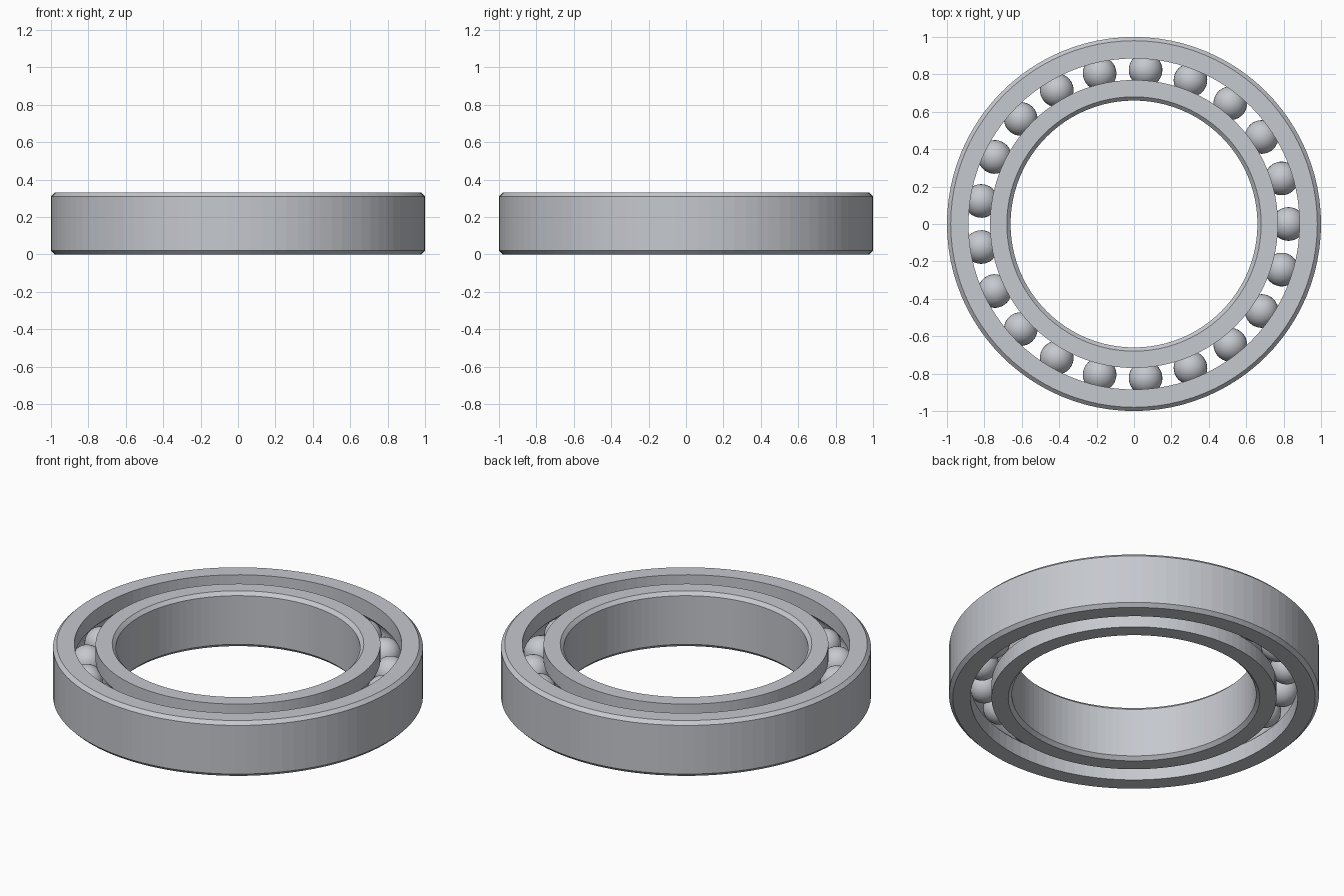
import bpy, bmesh, math
from mathutils import Matrix

HEIGHT = 0.33
MID = HEIGHT / 2
CHAMFER = 0.02
PITCH = 0.826       # radius of the circle of balls
BALL_R = 0.09
GROOVE_R = 0.092
BALLS = 21
SEGMENTS = 96

cube = bpy.data.objects.get("Cube")
if cube:
    bpy.data.objects.remove(cube, do_unlink=True)

steel = bpy.data.materials.new("brushed_steel")
steel.use_nodes = True
colour = (0.56, 0.58, 0.62, 1)
steel.diffuse_color = colour
steel.node_tree.nodes["Principled BSDF"].inputs["Base Color"].default_value = colour


def add_object(name, mesh):
    obj = bpy.data.objects.new(name, mesh)
    bpy.context.collection.objects.link(obj)
    return obj


def race(name, rim, wall):
    """Ring with a chamfered rim radius and a ball groove in its wall radius."""
    side = 1 if rim > wall else -1
    half = math.acos(abs(wall - PITCH) / GROOVE_R)
    profile = [(wall, 0)]
    # round groove, from bottom to top
    for i in range(13):
        a = half * (i / 6 - 1)
        profile.append((PITCH + side * GROOVE_R * math.cos(a),
                        MID + GROOVE_R * math.sin(a)))
    # top face, chamfers and rim
    profile += [(wall, HEIGHT), (rim - side * CHAMFER, HEIGHT),
                (rim, HEIGHT - CHAMFER), (rim, CHAMFER),
                (rim - side * CHAMFER, 0)]
    bm = bmesh.new()
    verts = [bm.verts.new((r, 0, z)) for r, z in profile]
    edges = [bm.edges.new((v, verts[i - 1])) for i, v in enumerate(verts)]
    bmesh.ops.spin(bm, geom=verts + edges, cent=(0, 0, 0), axis=(0, 0, 1),
                   angle=math.tau, steps=SEGMENTS, use_merge=True)
    bmesh.ops.remove_doubles(bm, verts=bm.verts, dist=0.0001)
    bmesh.ops.recalc_face_normals(bm, faces=bm.faces)
    mesh = bpy.data.meshes.new(name)
    bm.to_mesh(mesh)
    bm.free()
    mesh.materials.append(steel)
    return add_object(name, mesh)


# Races
race("outer_race", 1.0, 0.885)
race("inner_race", 0.66, 0.77)

# Balls, sharing one smooth mesh
ball_mesh = bpy.data.meshes.new("ball")
bm = bmesh.new()
bmesh.ops.create_uvsphere(bm, u_segments=32, v_segments=16, radius=BALL_R)
for face in bm.faces:
    face.smooth = True
bm.to_mesh(ball_mesh)
bm.free()
ball_mesh.materials.append(steel)
for i in range(BALLS):
    ball = add_object(f"ball_{i + 1}", ball_mesh)
    ball.matrix_world = (Matrix.Rotation(math.tau * i / BALLS, 4, "Z")
                         @ Matrix.Translation((PITCH, 0, MID)))
